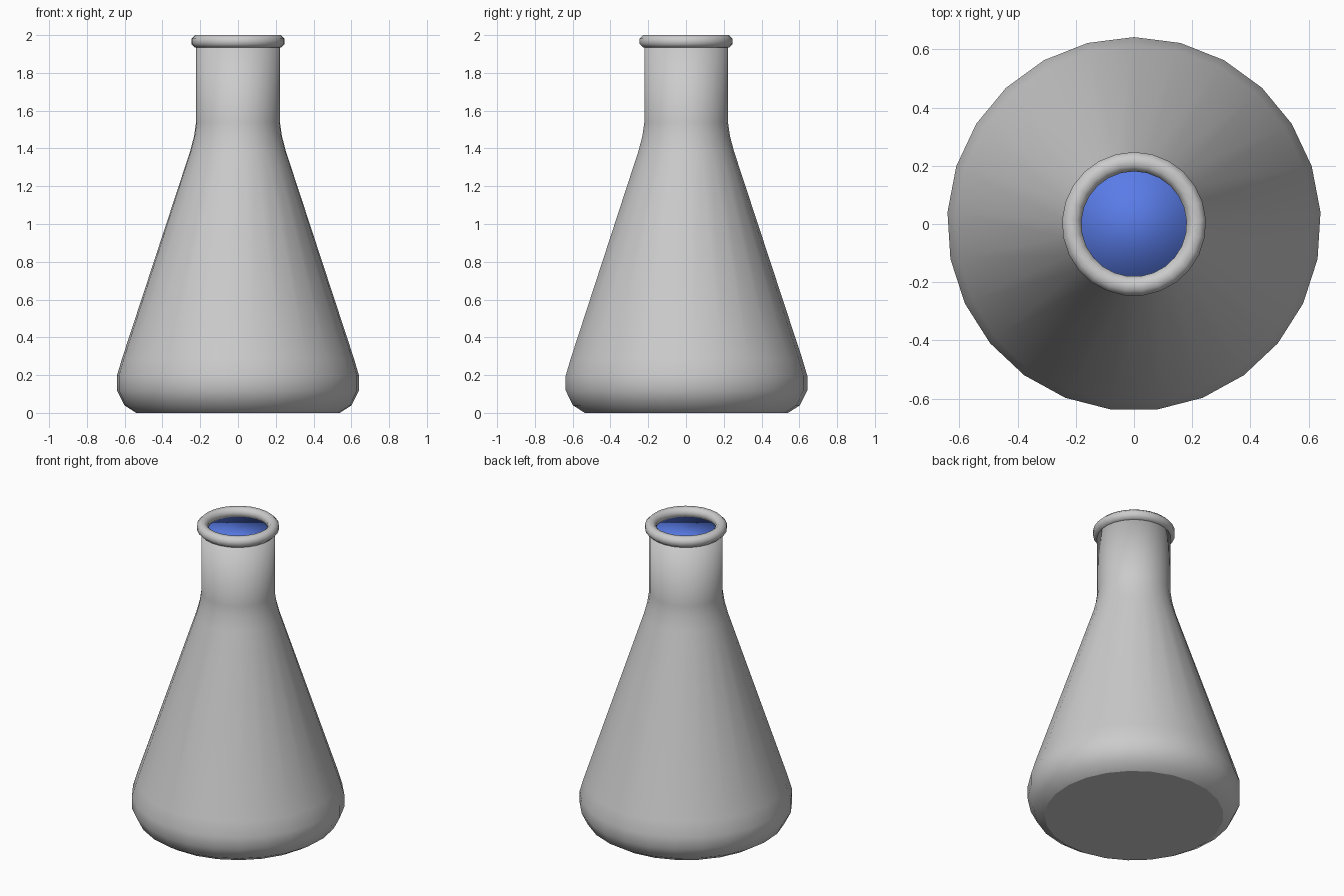
import bpy, bmesh, math

if "Cube" in bpy.data.objects:
    bpy.data.objects.remove(bpy.data.objects["Cube"])

SIDES = 25


def material(name, rgb):
    m = bpy.data.materials.new(name)
    m.diffuse_color = (*rgb, 1.0)
    m.use_nodes = True
    m.node_tree.nodes["Principled BSDF"].inputs["Base Color"].default_value = m.diffuse_color
    return m


GLASS = material("grey glass", (0.6, 0.6, 0.6))
LIQUID = material("blue liquid", (0.1, 0.2, 0.8))


def lathe(name, profile, mats, closed=False):
    """Spin (radius, z) points about z; open profiles get end caps."""
    bm = bmesh.new()
    rings = []
    for r, z in profile:
        ring = []
        for i in range(SIDES):
            a = math.pi / 2 + 2 * math.pi * i / SIDES
            ring.append(bm.verts.new((r * math.cos(a), r * math.sin(a), z)))
        rings.append(ring)
    pairs = list(zip(rings, rings[1:]))
    if closed:
        pairs.append((rings[-1], rings[0]))
    for lo, hi in pairs:
        for i in range(SIDES):
            j = (i + 1) % SIDES
            bm.faces.new((lo[i], lo[j], hi[j], hi[i])).smooth = True
    if not closed:
        # flat base, and smooth liquid surface closing the neck
        bm.faces.new(rings[0][::-1]).smooth = False
        top = bm.faces.new(rings[-1])
        top.smooth = True
        top.material_index = 1
    bmesh.ops.recalc_face_normals(bm, faces=bm.faces)
    mesh = bpy.data.meshes.new(name)
    bm.to_mesh(mesh)
    bm.free()
    for m in mats:
        mesh.materials.append(m)
    ob = bpy.data.objects.new(name, mesh)
    bpy.context.collection.objects.link(ob)
    return ob


# conical body with rounded foot and straight neck
lathe("flask_body", [(0.54, 0), (0.603, 0.04), (0.642, 0.118), (0.642, 0.197),
                     (0.615, 0.288), (0.254, 1.385), (0.233, 1.465),
                     (0.222, 1.54), (0.222, 1.945)], [GLASS, LIQUID])

# rounded lip around the mouth, octagonal section
R, r, zc = 0.214, 0.036, 1.967
lip = []
for k in range(8):
    a = math.pi / 8 + k * math.pi / 4
    lip.append((R + r * math.cos(a), zc + r * math.sin(a)))
lathe("flask_lip", lip, [GLASS], closed=True)
